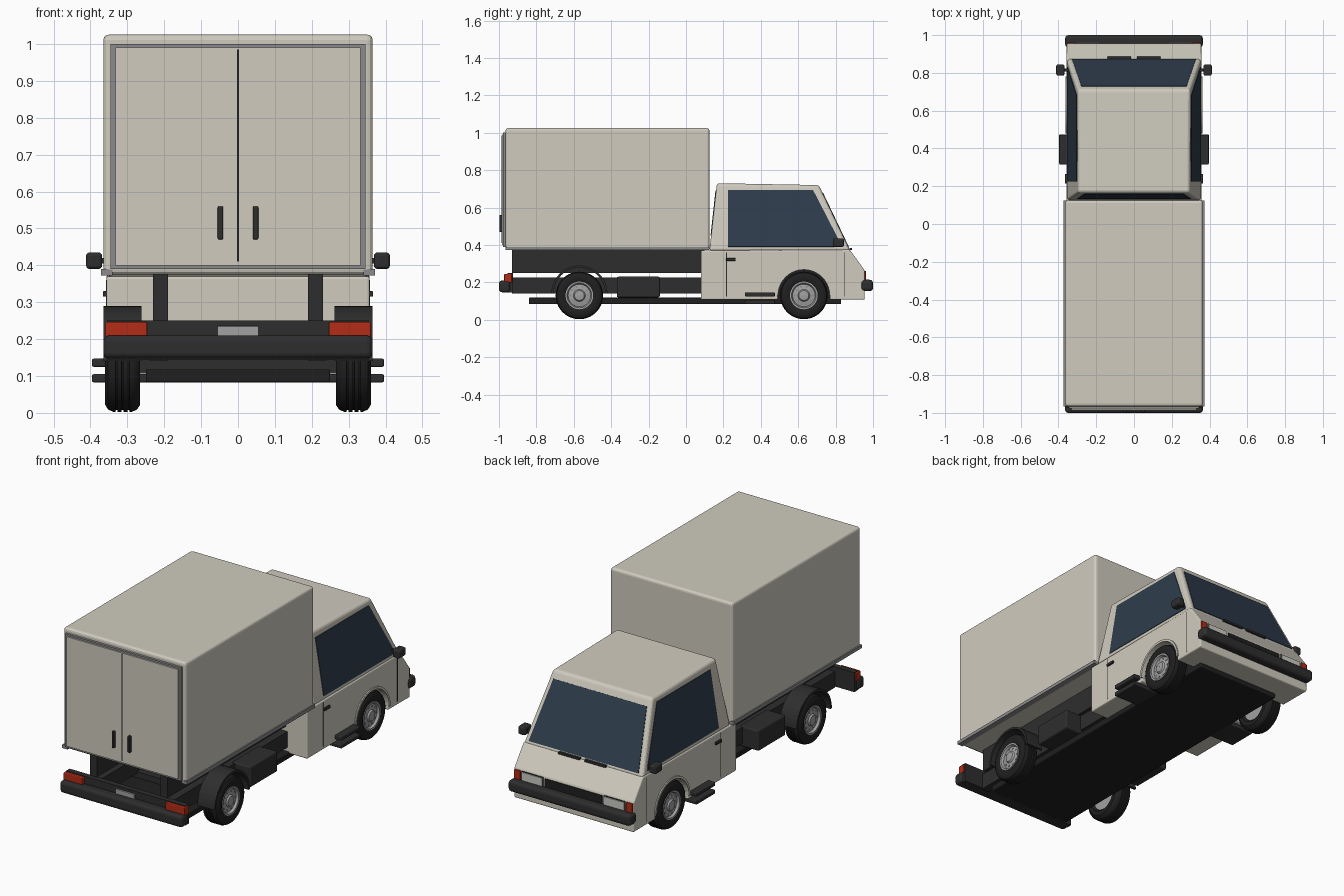
import bpy
import bmesh
from math import cos, sin, pi, radians
from mathutils import Vector

default = bpy.data.objects.get("Cube")
if default:
    bpy.data.objects.remove(default, do_unlink=True)


def make_material(name, red, green, blue):
    material = bpy.data.materials.new(name)
    material.use_nodes = True
    colour = (red, green, blue, 1)
    material.diffuse_color = colour
    material.node_tree.nodes["Principled BSDF"].inputs["Base Color"].default_value = colour
    return material


paint = make_material("cream paint", .63, .6, .52)
trim = make_material("grey trim", .26, .26, .26)
metal = make_material("wheel metal", .36, .36, .36)
plastic = make_material("dark plastic", .027, .027, .028)
rubber = make_material("black rubber", .014, .014, .014)
glass = make_material("blue glass", .027, .045, .07)
red_lens = make_material("red lens", .45, .025, .008)
lamp = make_material("lamp glass", .6, .6, .56)

SIDES = (("left", 1), ("right", -1))


def build(name, verts, faces, material, bevel=0.0, smooth=False):
    mesh = bpy.data.meshes.new(name)
    mesh.from_pydata([tuple(v) for v in verts], [], faces)
    bm = bmesh.new()
    bm.from_mesh(mesh)
    bmesh.ops.recalc_face_normals(bm, faces=bm.faces)
    bm.to_mesh(mesh)
    bm.free()
    mesh.materials.append(material)
    obj = bpy.data.objects.new(name, mesh)
    bpy.context.scene.collection.objects.link(obj)
    if smooth:
        mesh.shade_smooth()
        mesh.set_sharp_from_angle(angle=radians(35))
    if bevel:
        modifier = obj.modifiers.new("soft edges", "BEVEL")
        modifier.width = bevel
        modifier.segments = 3
        modifier.limit_method = "ANGLE"
        modifier.angle_limit = radians(30)
    return obj


def loft(name, first, second, material, bevel=0.0):
    """Solid between two matching outlines."""
    n = len(first)
    sides = [(i, (i + 1) % n, (i + 1) % n + n, i + n) for i in range(n)]
    caps = [tuple(range(n)), tuple(range(n, n + n))]
    return build(name, list(first) + list(second), sides + caps, material, bevel)


def prism(name, outline, x0, x1, material, bevel=0.0):
    """Side outline of (y, z) points pushed along x."""
    return loft(name, [(x0, y, z) for y, z in outline],
                [(x1, y, z) for y, z in outline], material, bevel)


def block(name, x, y, z, material, bevel=0.0):
    outline = [(y[0], z[0]), (y[1], z[0]), (y[1], z[1]), (y[0], z[1])]
    return prism(name, outline, x[0], x[1], material, bevel)


def centred(name, half, y, z, material, bevel=0.0):
    return block(name, (-half, half), y, z, material, bevel)


def pair(name, x, y, z, material, bevel=0.0):
    for side, s in SIDES:
        block(side + "_" + name, (s * x[0], s * x[1]), y, z, material, bevel)


def pane(name, corners, material):
    """Thin plate laid on the outside of the cab."""
    pts = [Vector(c) for c in corners]
    normal = (pts[1] - pts[0]).cross(pts[2] - pts[0]).normalized()
    if normal.dot(pts[0] - Vector((0, .5, .5))) < 0:
        normal.negate()
    loft(name, [p - normal * .005 for p in pts], [p + normal * .003 for p in pts], material)


def lathe(name, profile, y, z, material, segments=40):
    """Closed (x, radius) profile turned about a sideways axle."""
    n = len(profile)
    verts, faces = [], []
    for i in range(segments):
        a = 2 * pi * i / segments
        verts += [(x, y + r * cos(a), z + r * sin(a)) for x, r in profile]
        j = (i + 1) % segments
        faces += [(i * n + k, i * n + (k + 1) % n, j * n + (k + 1) % n, j * n + k)
                  for k in range(n)]
    return build(name, verts, faces, material, smooth=True)


def arc(y, z, radius, start=0, end=pi, steps=20):
    angles = [start + (end - start) * i / steps for i in range(steps + 1)]
    return [(y + radius * cos(a), z + radius * sin(a)) for a in angles]


FRONT_AXLE, REAR_AXLE, AXLE_Z = .63, -.57, .13

# Cargo box with framed double doors
centred("cargo_box", .365, (-.965, .125), (.375, 1.025), paint, .014)
pair("box_skirt", (.34, .372), (-.965, .125), (.372, .39), trim)
centred("door_frame", .345, (-.978, -.96), (.39, 1.0), trim)
centred("rear_doors", .332, (-.985, -.96), (.4, .99), paint)
centred("door_seam", .003, (-.987, -.97), (.41, .985), rubber)
pair("rear_door_handle", (.04, .055), (-.998, -.98), (.47, .56), plastic, .004)

# Chassis
pair("upper_rail", (.19, .23), (-.93, .1), (.25, .376), plastic)
pair("lower_rail", (.19, .24), (-.93, .1), (.14, .225), plastic)
centred("floor_pan", .25, (-.84, .83), (.083, .118), rubber, .005)
pair("side_tank", (.22, .335), (-.37, -.14), (.12, .23), plastic, .008)
for label, y in (("front", FRONT_AXLE), ("rear", REAR_AXLE)):
    centred(label + "_axle", .3, (y - .02, y + .02), (.11, .15), plastic)

# Rear bumper and lamps
centred("rear_beam", .355, (-.955, -.925), (.145, .25), plastic)
centred("rear_bumper", .365, (-1, -.94), (.147, .21), plastic, .016)
pair("tail_lamp", (.246, .36), (-.972, -.93), (.2, .246), red_lens, .004)
centred("number_plate", .056, (-.962, -.95), (.208, .235), metal, .002)

# Lower cab, with the wheel arches in its outline
body = [(.08, .37), (.08, .107)]
body += arc(FRONT_AXLE, AXLE_Z, .14, pi + .16, -.16)
body += [(.955, .107), (.955, .265), (.875, .375)]
prism("cab_body", body, -.357, .357, paint, .007)
centred("wheel_well", .25, (.45, .8), (.11, .3), rubber)

# Upper cab
BASE_Z, ROOF_Z = .368, .73


def half_width(z):
    return .355 - .06 * (z - BASE_Z) / (ROOF_Z - BASE_Z)


cab_side = [(.125, BASE_Z), (.878, BASE_Z), (.71, .72), (.165, ROOF_Z)]
loft("cab_top", [(half_width(z), y, z) for y, z in cab_side],
     [(-half_width(z), y, z) for y, z in cab_side], paint, .014)


def cross_pane(name, y_at, low, high, margin):
    corners = [(s * (half_width(z) - margin), y_at(z), z)
               for s, z in ((-1, low), (1, low), (1, high), (-1, high))]
    pane(name, corners, glass)


cross_pane("windscreen", lambda z: .878 - .168 * (z - BASE_Z) / .352, .385, .68, .025)
cross_pane("cab_rear_window", lambda z: .125 + .04 * (z - BASE_Z) / .362, .45, .69, .04)
window = [(.225, .39), (.832, .39), (.815, .43), (.68, .692), (.225, .692)]
for side, s in SIDES:
    pane(side + "_window", [(s * half_width(z), y, z) for y, z in window], glass)
pair("wiper", (.015, .14), (.873, .887), (.372, .383), plastic)

# Cab side details
pair("door_handle", (.35, .366), (.215, .265), (.315, .33), plastic, .003)
for label, y in (("rear", .215), ("front", .845)):
    pair(label + "_door_seam", (.35, .358), (y, y + .003), (.125, .36), plastic)
pair("upper_step", (.3, .396), (.315, .475), (.125, .147), plastic, .005)
pair("lower_step", (.24, .396), (.315, .475), (.083, .105), plastic, .005)
pair("mirror_arm", (.33, .38), (.808, .822), (.405, .42), plastic)
pair("mirror", (.368, .412), (.785, .845), (.39, .435), plastic, .01)

# Nose details
centred("front_bumper", .365, (.935, 1), (.153, .214), plastic, .018)
centred("grille", .17, (.95, .959), (.195, .258), rubber)
pair("headlamp_frame", (.18, .308), (.95, .958), (.192, .262), plastic)
pair("headlamp", (.184, .304), (.95, .962), (.197, .258), lamp)
pair("front_indicator", (.315, .352), (.945, .962), (.197, .262), red_lens, .003)

# Arch flares and rear mudguards
for side, s in SIDES:
    flare = arc(FRONT_AXLE, AXLE_Z, .15) + arc(FRONT_AXLE, AXLE_Z, .138, pi, 0)
    prism(side + "_arch_flare", flare, s * .34, s * .363, paint)
    guard = arc(REAR_AXLE, AXLE_Z + .01, .15) + arc(REAR_AXLE, AXLE_Z + .01, .138, pi, 0)
    prism(side + "_mudguard", guard, s * .262, s * .365, plastic)

# Wheels: grooved tyre, dished rim and cap
tyre = [(.28, .07), (.265, .085), (.265, .108), (.275, .122), (.288, .127)]
for groove in (.297, .313, .329):
    tyre += [(groove - .003, .127), (groove - .002, .122),
             (groove + .002, .122), (groove + .003, .127)]
tyre += [(.338, .127), (.352, .121), (.36, .108), (.36, .085), (.352, .07)]
rim = [(.275, .001), (.275, .074), (.357, .074), (.357, .066), (.345, .06),
       (.35, .032), (.358, .026), (.36, .001)]
for label, y in (("front", FRONT_AXLE), ("rear", REAR_AXLE)):
    for side, s in SIDES:
        name = label + "_" + side
        lathe(name + "_tyre", [(s * x, r) for x, r in tyre], y, AXLE_Z, rubber)
        lathe(name + "_rim", [(s * x, r) for x, r in rim], y, AXLE_Z, metal)
        for i, (hy, hz) in enumerate(arc(y, AXLE_Z, .048, 0, 2 * pi, 10)[:-1]):
            hole = arc(hy, hz, .005, 0, 2 * pi, 8)[:-1]
            prism(f"{name}_rim_hole_{i}", hole, s * .34, s * .349, trim)
